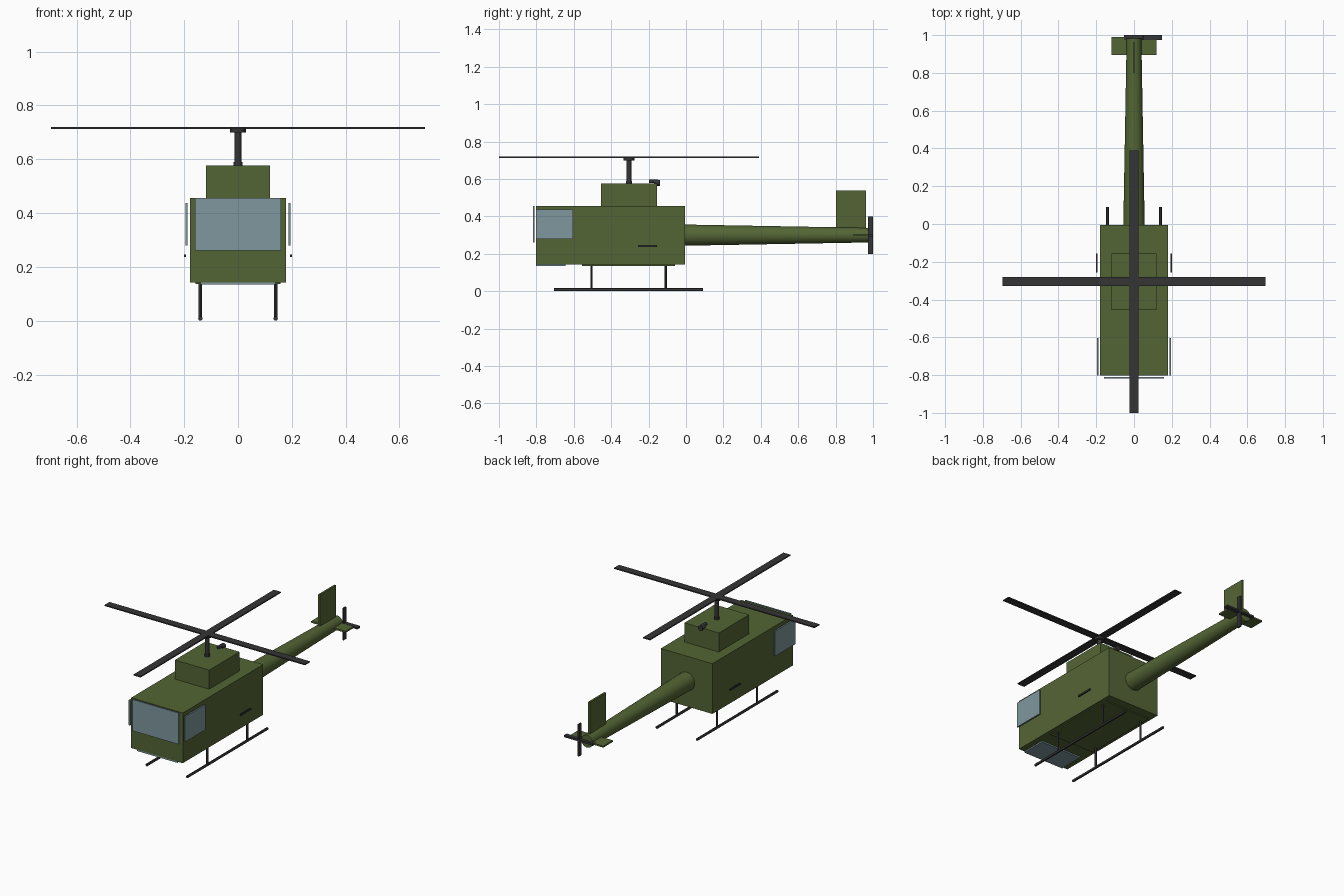
import bpy
from mathutils import Vector

if "Cube" in bpy.data.objects:
    bpy.data.objects.remove(bpy.data.objects["Cube"])


def material(name, rgb):
    m = bpy.data.materials.new(name)
    m.diffuse_color = (*rgb, 1)
    m.use_nodes = True
    m.node_tree.nodes["Principled BSDF"].inputs["Base Color"].default_value = m.diffuse_color
    return m


OLIVE = material("olive", (0.088, 0.13, 0.035))
DARK = material("dark", (0.035, 0.035, 0.037))
GLASS = material("glass", (0.21, 0.31, 0.34))


def box(name, x, y, z, mat):
    """Box from (min, max) ranges."""
    bpy.ops.mesh.primitive_cube_add(size=1, location=[(a + b) / 2 for a, b in (x, y, z)])
    ob = bpy.context.object
    ob.name = name
    ob.scale = [b - a for a, b in (x, y, z)]
    bpy.ops.object.transform_apply(location=False, rotation=False, scale=True)
    ob.data.materials.append(mat)
    return ob


def tube(name, start, end, r1, mat, r2=None, sides=16):
    """Capped cylinder or cone between two points."""
    a, b = Vector(start), Vector(end)
    bpy.ops.mesh.primitive_cone_add(vertices=sides, radius1=r1, radius2=r1 if r2 is None else r2,
                                    depth=(b - a).length, location=(a + b) / 2,
                                    rotation=(b - a).to_track_quat('Z', 'Y').to_euler())
    ob = bpy.context.object
    ob.name = name
    ob.data.materials.append(mat)
    bpy.ops.object.shade_smooth_by_angle()
    return ob


# Cabin and engine housing
box("fuselage", (-0.179, 0.179), (-0.803, -0.006), (0.142, 0.457), OLIVE)
box("engine_housing", (-0.119, 0.119), (-0.455, -0.155), (0.45, 0.577), OLIVE)
box("belly_panel", (-0.157, 0.157), (-0.555, -0.06), (0.136, 0.143), OLIVE)

# Glass panels
box("windshield", (-0.159, 0.159), (-0.818, -0.811), (0.261, 0.457), GLASS)
box("chin_window", (-0.14, 0.14), (-0.803, -0.645), (0.134, 0.143), GLASS)

# Tail boom, fin and stabilizer
tube("tail_boom", (0, -0.03, 0.3), (0, 0.982, 0.3), 0.057, OLIVE, 0.039, 32)
box("tail_fin", (-0.006, 0.006), (0.803, 0.962), (0.3, 0.538), OLIVE)
box("stabilizer", (-0.119, 0.119), (0.895, 0.99), (0.295, 0.305), OLIVE)

# Main rotor
RY = -0.305
tube("mast_collar", (0, RY, 0.57), (0, RY, 0.59), 0.017, DARK)
tube("mast", (0, RY, 0.57), (0, RY, 0.71), 0.013, DARK)
tube("rotor_hub", (0, RY, 0.7), (0, RY, 0.716), 0.029, DARK)
box("rotor_blade_side", (-0.695, 0.695), (RY - 0.024, RY + 0.024), (0.713, 0.72), DARK)
box("rotor_blade_long", (-0.024, 0.024), (RY - 0.695, RY + 0.695), (0.713, 0.72), DARK)

# Tail rotor
TX = 0.047
box("tail_blade_upright", (TX - 0.005, TX + 0.005), (0.973, 1.0), (0.2, 0.4), DARK)
box("tail_blade_level", (TX - 0.1, TX + 0.1), (0.973, 1.0), (0.294, 0.306), DARK)

# Exhaust on the engine housing
tube("exhaust_pipe", (0, -0.197, 0.588), (0, -0.15, 0.588), 0.01, DARK)
tube("exhaust_outlet", (0, -0.172, 0.58), (0, -0.14, 0.58), 0.016, DARK)

# Paired side parts: windows, door handles, skids and struts
for side, s in (("left", -1), ("right", 1)):
    box(f"side_window_{side}", sorted((s * 0.187, s * 0.196)), (-0.803, -0.604), (0.28, 0.438), GLASS)
    box(f"door_handle_{side}", sorted((s * 0.194, s * 0.201)), (-0.257, -0.155), (0.236, 0.246), DARK)
    tube(f"skid_{side}", (s * 0.14, -0.705, 0.008), (s * 0.14, 0.091, 0.008), 0.008, DARK, sides=12)
    for end, y in (("front", -0.505), ("rear", -0.108)):
        tube(f"strut_{side}_{end}", (s * 0.14, y, 0.008), (s * 0.14, y, 0.145), 0.006, DARK, sides=12)
